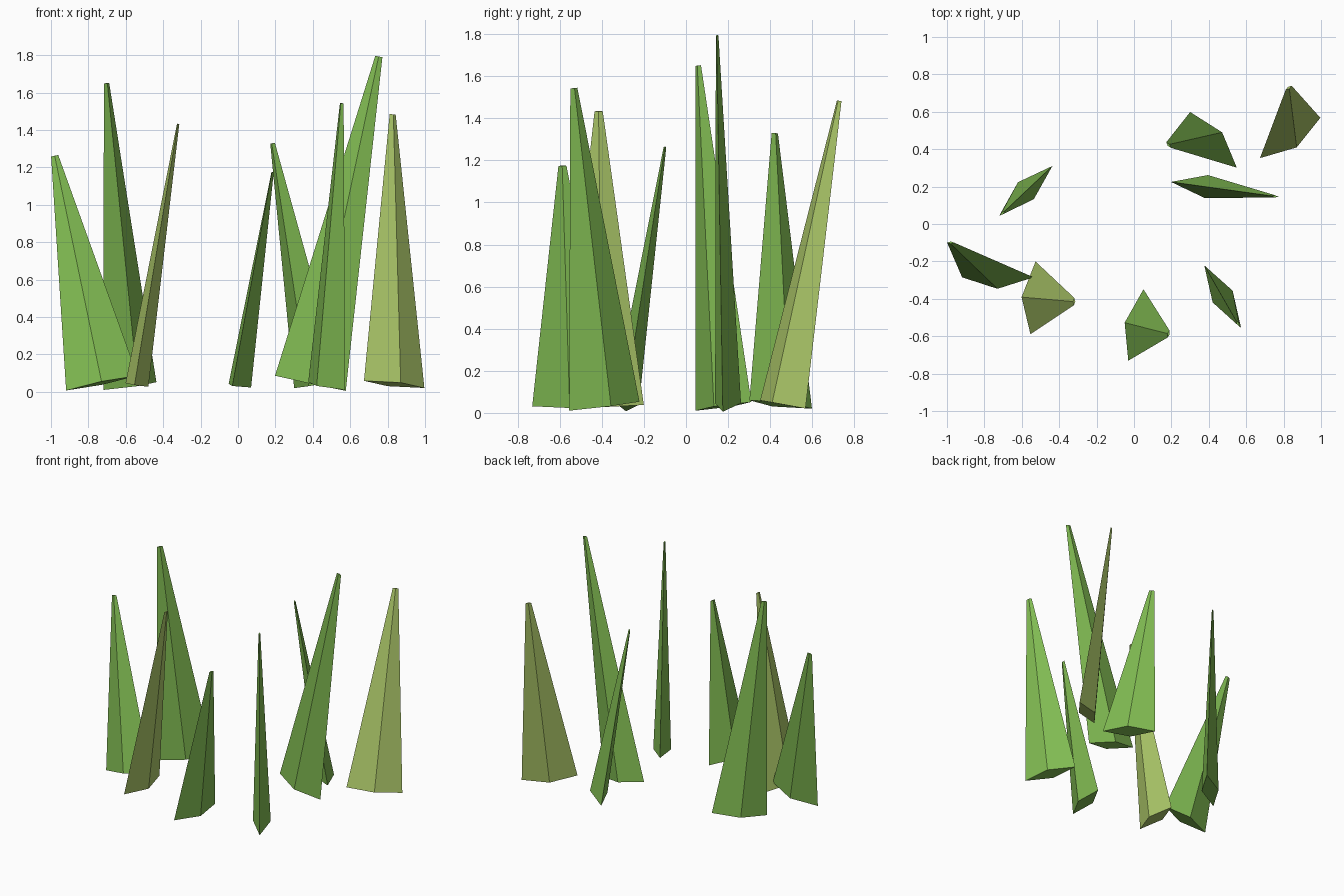
import bpy, bmesh
from math import radians, cos, sin
from mathutils import Vector, Matrix

cube = bpy.data.objects.get("Cube")
if cube:
    bpy.data.objects.remove(cube, do_unlink=True)


def make_material(name, rgb):
    mat = bpy.data.materials.new(name)
    mat.use_nodes = True
    mat.diffuse_color = (*rgb, 1)
    mat.node_tree.nodes["Principled BSDF"].inputs["Base Color"].default_value = (*rgb, 1)
    return mat


GREEN = make_material("leaf green", (0.22, 0.50, 0.085))
YELLOW = make_material("dry yellow green", (0.43, 0.60, 0.147))

HALF_WIDTH = 0.195
HALF_THICK = 0.062
TIP_SCALE = 0.1


def grass_blade(name, base, tip, heading, mat):
    """Flattened four-sided taper, leaning from base centre to tip centre."""
    base, tip = Vector(base), Vector(tip)
    axis = (tip - base).normalized()
    dx, dy = cos(radians(heading)), sin(radians(heading))
    wide = Vector((dx, dy, -(axis.x * dx + axis.y * dy) / axis.z)).normalized()
    thick = axis.cross(wide)
    frame = Matrix((wide, thick, axis)).transposed().to_4x4()
    place = (Matrix.Translation((base + tip) / 2) @ frame
             @ Matrix.Diagonal((HALF_WIDTH, HALF_THICK, 1, 1)))

    bm = bmesh.new()
    bmesh.ops.create_cone(bm, cap_ends=True, cap_tris=False, segments=4,
                          radius1=1, radius2=TIP_SCALE,
                          depth=(tip - base).length, matrix=place)
    bmesh.ops.recalc_face_normals(bm, faces=bm.faces)
    mesh = bpy.data.meshes.new(name)
    bm.to_mesh(mesh)
    bm.free()
    mesh.materials.append(mat)
    obj = bpy.data.objects.new(name, mesh)
    bpy.context.collection.objects.link(obj)
    return obj


# Base centre, tip centre, direction of the broad side in degrees
blades = [
    ("blade_far_right", (-0.728, -0.285, 0.047), (-0.98, -0.10, 1.262), 0, GREEN),
    ("blade_back_right", (-0.578, 0.178, 0.031), (-0.703, 0.058, 1.65), 43, GREEN),
    ("dry_blade_right", (-0.54, -0.395, 0.037), (-0.32, -0.415, 1.433), 86, YELLOW),
    ("blade_front", (0.01, -0.54, 0.033), (0.185, -0.587, 1.174), 78, GREEN),
    ("blade_front_left", (0.474, -0.388, 0.032), (0.555, -0.533, 1.543), -59.5, GREEN),
    ("blade_tall", (0.387, 0.20, 0.046), (0.753, 0.148, 1.793), -7.5, GREEN),
    ("blade_back", (0.425, 0.45, 0.04), (0.185, 0.422, 1.329), -50, GREEN),
    ("dry_blade_left", (0.835, 0.46, 0.04), (0.827, 0.728, 1.483), 33.7, YELLOW),
]
for blade in blades:
    grass_blade(*blade)
